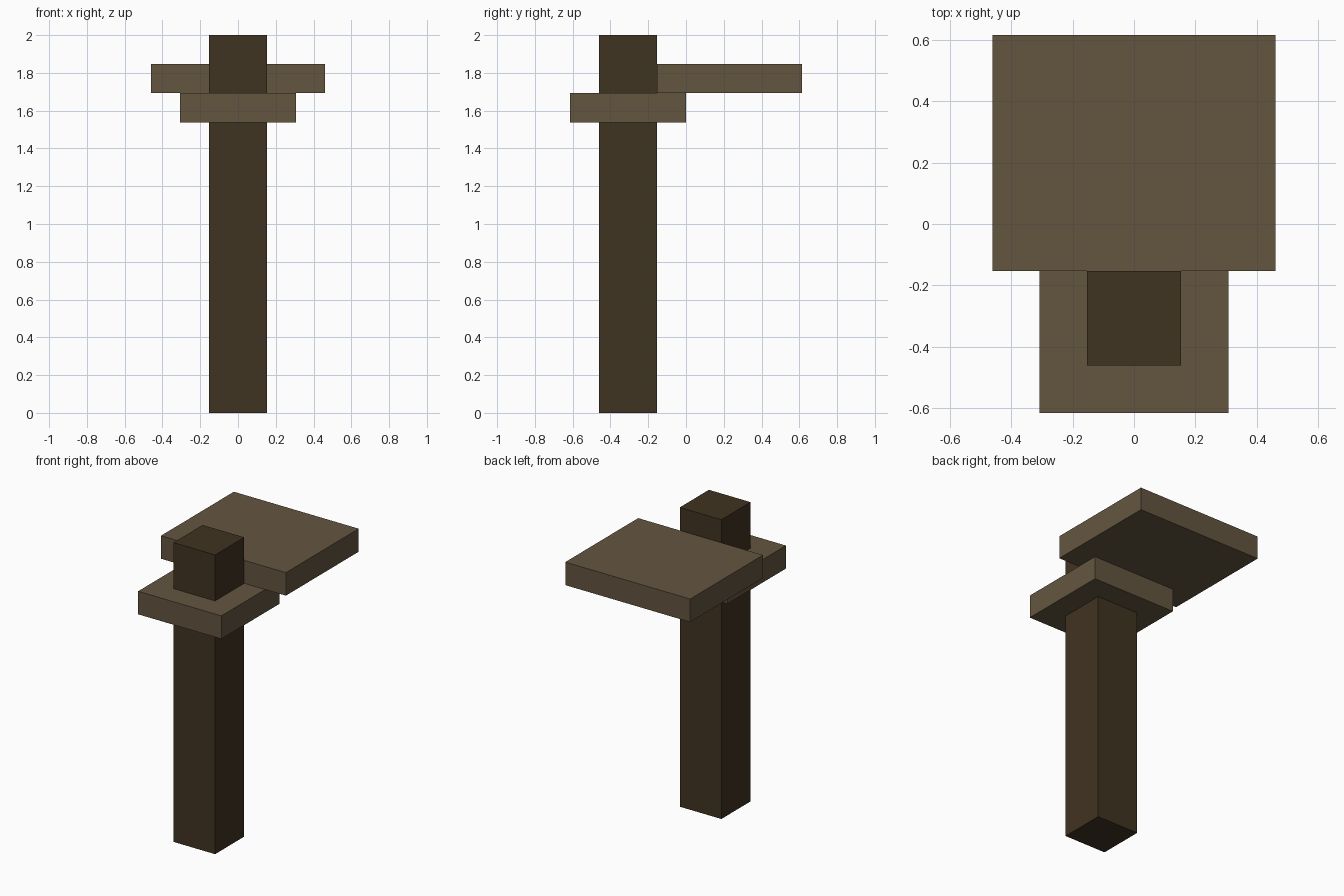
import bpy

if "Cube" in bpy.data.objects:
    bpy.data.objects.remove(bpy.data.objects["Cube"])

U = 2 / 13  # the whole model sits on a 13-step grid


def material(name, color):
    m = bpy.data.materials.new(name)
    m.diffuse_color = (*color, 1)
    m.use_nodes = True
    m.node_tree.nodes["Principled BSDF"].inputs["Base Color"].default_value = m.diffuse_color
    return m


def box(name, mat, lo, hi):
    """Box between two corners given in grid steps."""
    bpy.ops.mesh.primitive_cube_add(size=1)
    ob = bpy.context.object
    ob.name = name
    ob.location = [(a + b) / 2 * U for a, b in zip(lo, hi)]
    ob.scale = [(b - a) * U for a, b in zip(lo, hi)]
    bpy.ops.object.transform_apply(location=True, rotation=False, scale=True)
    ob.data.materials.append(mat)
    return ob


dark_wood = material("dark_wood", (0.051, 0.033, 0.0152))
light_wood = material("light_wood", (0.127, 0.091, 0.051))

# Upright square post
box("post", dark_wood, (-1, -3, 0), (1, -1, 13))
# Square collar around the post
box("collar", light_wood, (-2, -4, 10), (2, 0, 11))
# Wide slab resting on the collar behind the post
box("slab", light_wood, (-3, -1, 11), (3, 4, 12))
